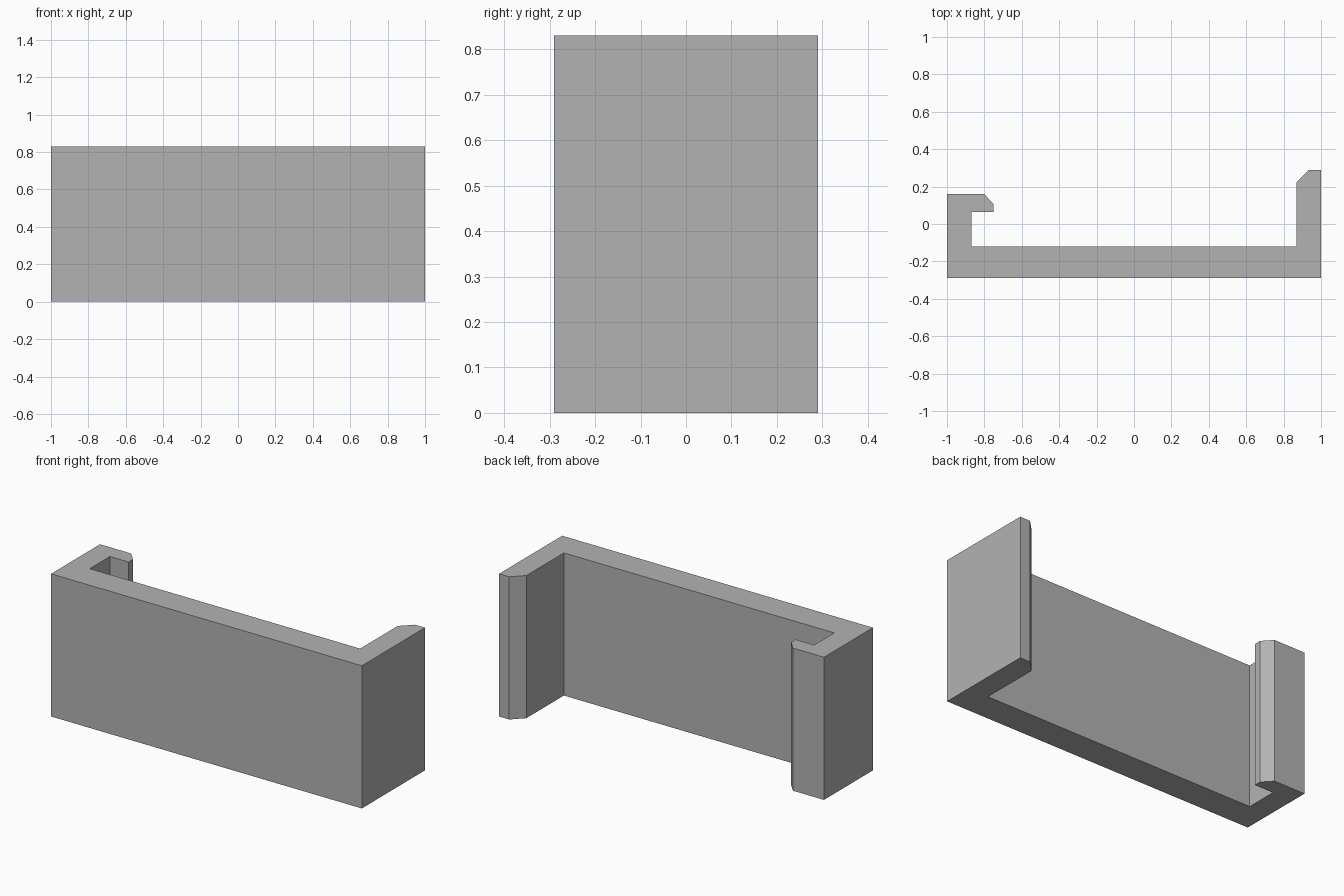
import bpy
import bmesh

cube = bpy.data.objects.get("Cube")
if cube:
    bpy.data.objects.remove(cube, do_unlink=True)

HEIGHT = 0.83

grey = bpy.data.materials.new("plain grey")
grey.use_nodes = True
colour = (0.45, 0.45, 0.45, 1)
grey.diffuse_color = colour
grey.node_tree.nodes["Principled BSDF"].inputs["Base Color"].default_value = colour

# Bracket outline seen from above: back plate, chamfered wall, hooked wall
profile = [
    (-1, -0.29), (1, -0.29),
    (1, 0.29), (0.935, 0.29), (0.87, 0.225), (0.87, -0.12),
    (-0.87, -0.12), (-0.87, 0.065), (-0.75, 0.065),
    (-0.75, 0.105), (-0.80, 0.16), (-1, 0.16),
]

# Extrude the outline upward into one solid
bm = bmesh.new()
base = bm.faces.new([bm.verts.new((x, y, 0)) for x, y in profile])
extruded = bmesh.ops.extrude_face_region(bm, geom=[base], use_keep_orig=True)
top_verts = [v for v in extruded["geom"] if isinstance(v, bmesh.types.BMVert)]
bmesh.ops.translate(bm, vec=(0, 0, HEIGHT), verts=top_verts)
bmesh.ops.recalc_face_normals(bm, faces=bm.faces)

mesh = bpy.data.meshes.new("clip_bracket")
bm.to_mesh(mesh)
bm.free()
mesh.materials.append(grey)
bracket = bpy.data.objects.new("clip_bracket", mesh)
bpy.context.collection.objects.link(bracket)
